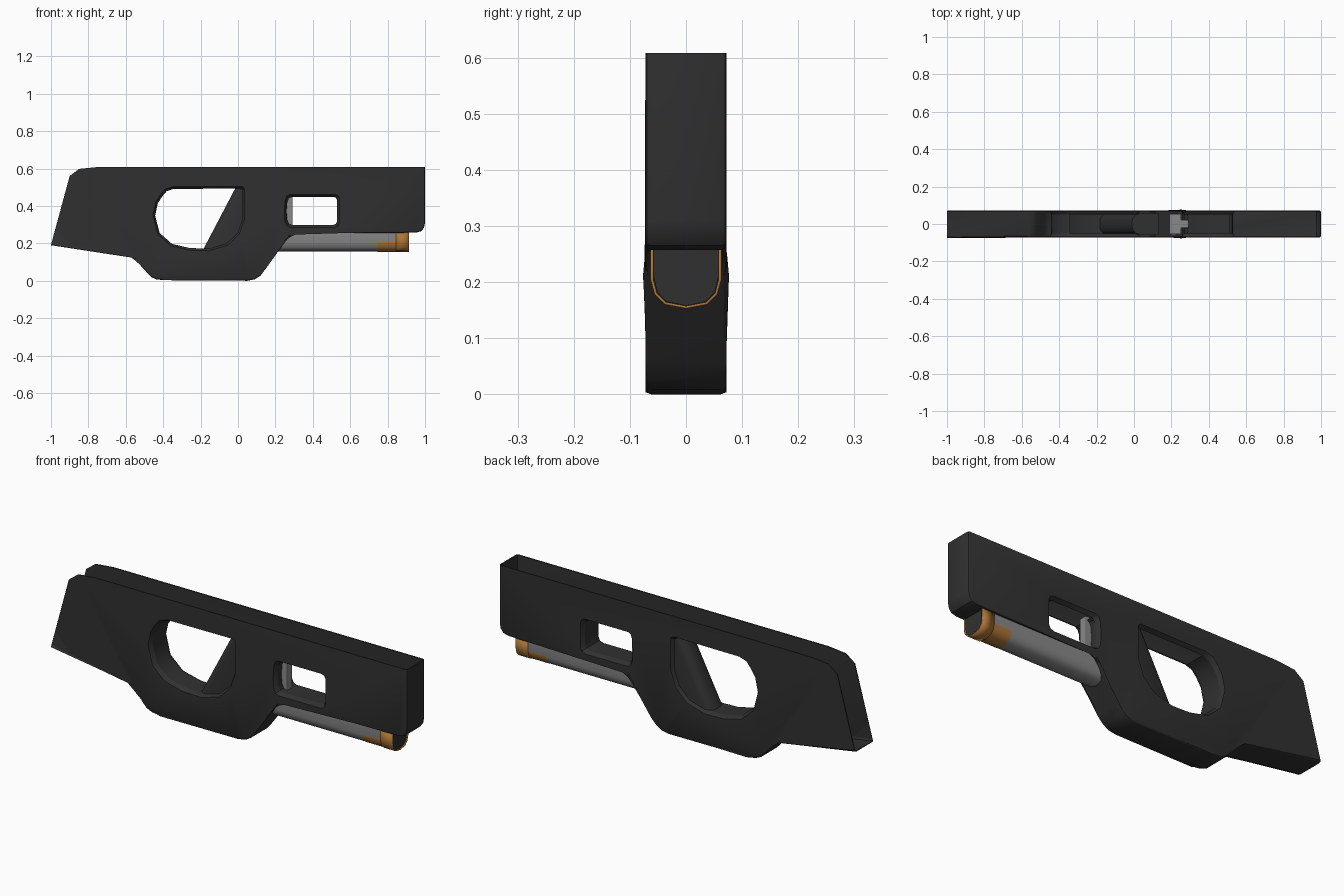
import bpy, bmesh, math

if "Cube" in bpy.data.objects:
    bpy.data.objects.remove(bpy.data.objects["Cube"])

W = 0.0725  # half width of the body


def material(name, rgb):
    m = bpy.data.materials.new(name)
    m.diffuse_color = (*rgb, 1)
    m.use_nodes = True
    m.node_tree.nodes["Principled BSDF"].inputs["Base Color"].default_value = m.diffuse_color
    return m


DARK = material("dark", (0.03, 0.03, 0.03))
GREY = material("grey", (0.25, 0.25, 0.25))
ORANGE = material("orange", (0.42, 0.18, 0.04))


def finish(bm, name, mat, smooth=True):
    bmesh.ops.recalc_face_normals(bm, faces=bm.faces)
    me = bpy.data.meshes.new(name)
    bm.to_mesh(me)
    bm.free()
    ob = bpy.data.objects.new(name, me)
    bpy.context.collection.objects.link(ob)
    me.materials.append(mat)
    bpy.ops.object.select_all(action='DESELECT')
    bpy.context.view_layer.objects.active = ob
    ob.select_set(True)
    if smooth:
        bpy.ops.object.shade_smooth_by_angle(angle=math.radians(35))
    return ob


def loft(name, loops, mat, closed=True, caps=False, skip=(), smooth=True):
    """Join equally long loops of 3D points with quads."""
    bm = bmesh.new()
    rings = [[bm.verts.new(p) for p in loop] for loop in loops]
    n = len(rings[0])
    for a, b in zip(rings, rings[1:]):
        for i in range(n if closed else n - 1):
            if i not in skip:
                j = (i + 1) % n
                bm.faces.new((a[i], a[j], b[j], b[i]))
    if caps:
        bm.faces.new(rings[0])
        bm.faces.new(rings[-1])
    return finish(bm, name, mat, smooth)


def at_y(pts, y):
    return [(x, y, z) for x, z in pts]


def apply(ob, kind, **settings):
    mod = ob.modifiers.new(kind, kind)
    for k, v in settings.items():
        setattr(mod, k, v)
    bpy.context.view_layer.objects.active = ob
    bpy.ops.object.modifier_apply(modifier=mod.name)


# Body shell: side profile, open along the top and the rear end
lower = [(-1, 0.19), (-0.57, 0.124), (-0.545, 0.117), (-0.525, 0.10), (-0.485, 0.04),
         (-0.465, 0.02), (-0.435, 0.007), (-0.39, 0.003), (0.05, 0), (0.09, 0.008),
         (0.12, 0.027), (0.145, 0.06), (0.255, 0.215), (0.275, 0.243), (0.305, 0.257),
         (0.95, 0.257), (0.98, 0.265), (0.995, 0.285), (1, 0.31), (1, 0.608)]
upper = [(-0.75, 0.608), (-0.85, 0.598), (-0.9, 0.56)]
bm = bmesh.new()
sides = [[bm.verts.new(p) for p in at_y(lower + upper, y)] for y in (-W, W)]
for s in sides:
    bm.faces.new(s)
rim_edges = []
for i in range(len(lower) - 1):
    bm.faces.new((sides[0][i], sides[0][i + 1], sides[1][i + 1], sides[1][i]))
    rim_edges += [bm.edges.get((s[i], s[i + 1])) for s in sides]
bmesh.ops.bevel(bm, geom=rim_edges, offset=0.010, segments=2, affect='EDGES', profile=0.5)
body = finish(bm, "body_shell", DARK, False)
apply(body, 'SOLIDIFY', thickness=0.006, offset=-1)

# Side openings with rolled rims running across the body
big = [(-0.35, 0.503), (0.02, 0.505), (0.035, 0.495), (0.035, 0.33), (0.007, 0.25),
       (-0.055, 0.19), (-0.155, 0.16), (-0.26, 0.163), (-0.36, 0.187), (-0.43, 0.25),
       (-0.455, 0.35), (-0.44, 0.42), (-0.415, 0.46), (-0.39, 0.49)]
small = [(0.275, 0.461), (0.52, 0.461), (0.535, 0.455), (0.542, 0.44), (0.542, 0.31),
         (0.535, 0.293), (0.515, 0.285), (0.28, 0.285), (0.262, 0.292), (0.25, 0.32),
         (0.248, 0.38), (0.252, 0.43), (0.26, 0.452)]


def inset(pts, d):
    xs, zs = zip(*pts)
    cx, cz = (min(xs) + max(xs)) / 2, (min(zs) + max(zs)) / 2
    sx = 1 - 2 * d / (max(xs) - min(xs))
    sz = 1 - 2 * d / (max(zs) - min(zs))
    return [(cx + (x - cx) * sx, cz + (z - cz) * sz) for x, z in pts]


for label, hole in (("large", big), ("small", small)):
    cutter = loft("cutter", [at_y(hole, -0.2), at_y(hole, 0.2)], DARK, caps=True)
    cutter.hide_render = True
    apply(body, 'BOOLEAN', operation='DIFFERENCE', solver='EXACT', object=cutter)
    bpy.data.objects.remove(cutter)
    mid, inner = inset(hole, 0.004), inset(hole, 0.012)
    steps = [(-W, hole), (-0.066, mid), (-0.052, inner),
             (0.052, inner), (0.066, mid), (W, hole)]
    loft(label + "_opening_walls", [at_y(p, y) for y, p in steps[2:4]], DARK, skip=(0,))
    for side, part in (("front", steps[:3]), ("back", steps[3:])):
        loft(f"{label}_opening_{side}_rim", [at_y(p, y) for y, p in part], DARK)
body.select_set(True)
bpy.context.view_layer.objects.active = body
bpy.ops.object.shade_smooth_by_angle(angle=math.radians(35))

# Slanted inner well with a rounded leading edge
half = [(0.0, 0.018), (0.006, 0.036), (0.02, 0.05), (0.04, 0.056), (0.14, 0.056)]
section = [(x, -y) for x, y in reversed(half)] + half
loft("slanted_well", [[(x0 + x, y, z) for x, y in section]
                      for x0, z in ((-0.195, 0.15), (-0.01, 0.503))], DARK, caps=True)


# U-shaped tube under the front, orange muzzle end
def u_section(grow, top=0.258):
    h = [(0.0595, top), (0.0595, 0.205), (0.053, 0.18), (0.036, 0.163), (0, 0.156)]
    u = h + [(-y, z) for y, z in reversed(h[:-1])]
    return [(y * (1 + grow / 0.06), z - (grow if z < 0.25 and z != top else 0)) for y, z in u]


def tube(name, x0, x1, grow, mat, top=0.258, caps=False):
    return loft(name, [[(x, y, z) for y, z in u_section(grow, top)] for x in (x0, x1)],
                mat, closed=caps, caps=caps)


tube("lower_tube", 0.2, 0.85, 0, GREY)
tip = tube("tube_tip", 0.845, 0.913, 0.001, ORANGE)
apply(tip, 'SOLIDIFY', thickness=0.005, offset=0)
tube("tube_tip_lower_band", 0.745, 0.85, 0.001, ORANGE, top=0.208)
tube("tube_end_plug", 0.88, 0.908, -0.002, DARK, caps=True)


# Grey block and tongue showing in the small opening
def box(name, x, y, z, mat):
    loop = [(x[0], -y), (x[1], -y), (x[1], y), (x[0], y)]
    return loft(name, [[(a, b, h) for a, b in loop] for h in z], mat, caps=True, smooth=False)


box("inner_block", (0.19, 0.25), 0.053, (0.24, 0.47), GREY)
tongue = box("inner_tongue", (0.21, 0.292), 0.022, (0.26, 0.47), GREY)
apply(tongue, 'BEVEL', width=0.006, segments=2)
